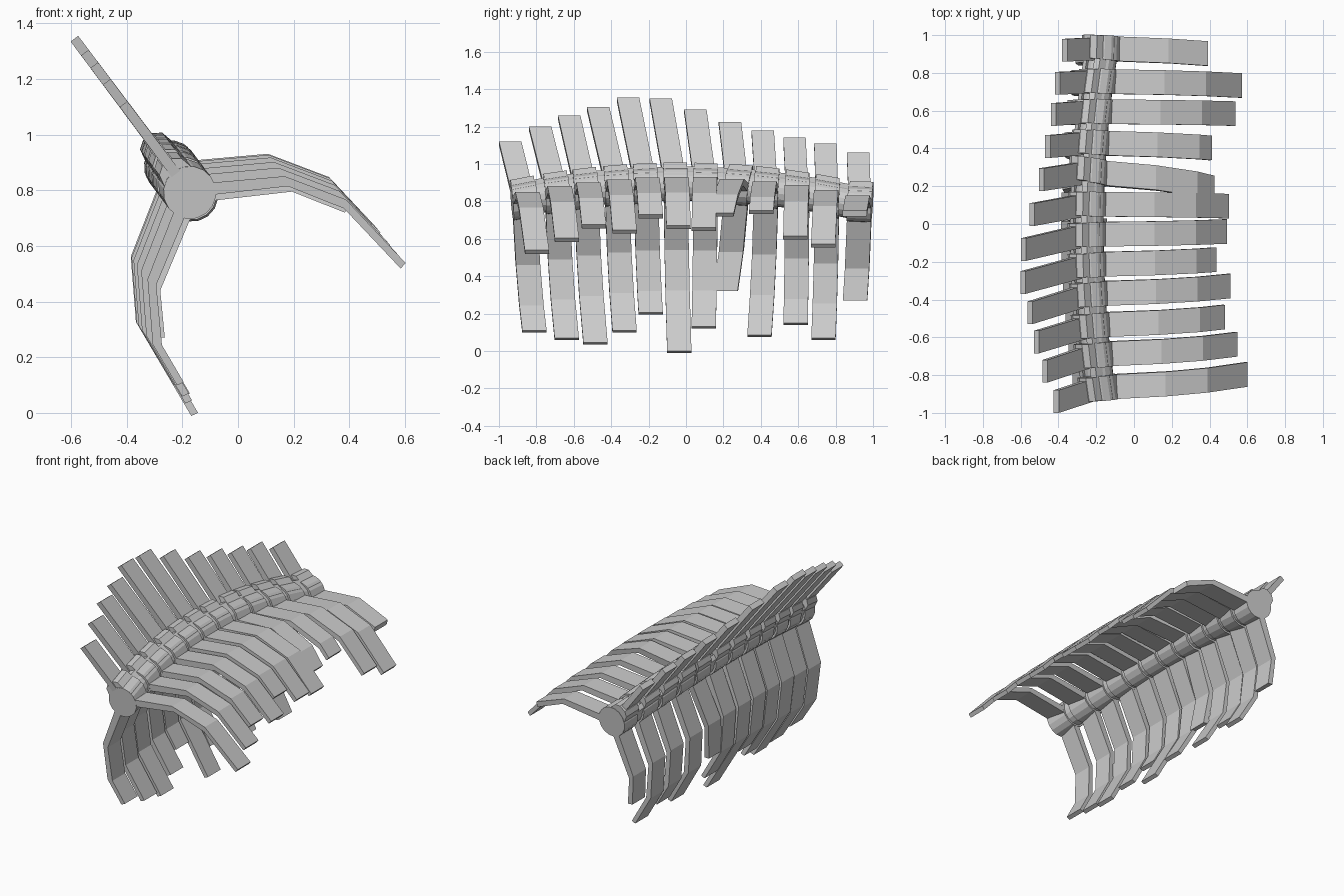
import bpy, bmesh, math

if "Cube" in bpy.data.objects:
    bpy.data.objects.remove(bpy.data.objects["Cube"])

# Section frame: the whole ribcage is rolled about the y axis
CX, CZ = -0.168, 0.785
UP = (-0.6, 0.8)
SIDE = (0.8, 0.6)

# One row per vertebra: y, rib lean, right rib tip x, left rib tip z, spine tip y, spine tip z
ROWS = [
    (-0.865, 0.06, 0.585, 0.11, -0.94, 1.12),
    (-0.690, 0.05, 0.53, 0.07, -0.78, 1.20),
    (-0.535, 0.045, 0.465, 0.045, -0.625, 1.26),
    (-0.370, 0.04, 0.495, 0.11, -0.47, 1.305),
    (-0.215, 0.03, 0.42, 0.205, -0.31, 1.355),
    (-0.055, 0.015, 0.475, 0.0, -0.135, 1.35),
    (0.105, -0.01, 0.485, 0.13, 0.05, 1.29),
    (0.275, -0.10, 0.41, 0.32, 0.235, 1.225),
    (0.430, -0.035, 0.395, 0.085, 0.41, 1.18),
    (0.595, -0.01, 0.52, 0.15, 0.58, 1.14),
    (0.755, -0.02, 0.555, 0.07, 0.745, 1.11),
    (0.930, -0.045, 0.385, 0.27, 0.92, 1.06),
]


def shift(y):
    return 0.125 * max(0, 1 - ((y + 0.03) / 0.93) ** 2)


def xz(v, u):
    return CX + v * SIDE[0] + u * UP[0], CZ + v * SIDE[1] + u * UP[1]


def prism(bm, profile, y0, half, lean=0.0, slope=0.0):
    """Extrude a (side, up) profile along y at one vertebra."""
    ends = []
    for d in (-half, half):
        ring = []
        for v, u in profile:
            x, z = xz(v, u + shift(y0) + slope * d)
            ring.append(bm.verts.new((x, y0 + d + lean * u, z)))
        ends.append(ring)
    a, b = ends
    n = len(profile)
    bm.faces.new(a)
    bm.faces.new(b[::-1])
    for i in range(n):
        j = (i + 1) % n
        bm.faces.new((a[j], a[i], b[i], b[j]))


def finish(bm, name):
    bmesh.ops.recalc_face_normals(bm, faces=bm.faces)
    me = bpy.data.meshes.new(name)
    bm.to_mesh(me)
    bm.free()
    ob = bpy.data.objects.new(name, me)
    bpy.context.collection.objects.link(ob)


def circle(r, n=16):
    return [(r * math.cos(2 * math.pi * i / n), r * math.sin(2 * math.pi * i / n)) for i in range(n)]


# Inner edge of a full rib, and its thickness at each point
RIB = [(0.03, -0.053), (0.296, -0.209), (0.409, -0.394), (0.441, -0.675)]
OUT = [(0.02, 0.04), (0.012, 0.036), (0.025, 0.022), (0.026, 0.006)]


def rib_profile(sign, y, target):
    """Cut or extend the rib so its tip reaches the target x (right) or z (left)."""
    axis = 0 if sign > 0 else 1
    val = [xz(sign * v, u + shift(y))[axis] for v, u in RIB]
    k = 1
    while k < 3 and (val[k] - target) * (val[0] - target) > 0:
        k += 1
    t = (target - val[k - 1]) / (val[k] - val[k - 1])
    mix = lambda p, q: tuple(a + (b - a) * t for a, b in zip(p, q))
    path = RIB[:k] + [mix(RIB[k - 1], RIB[k])]
    outer = [(v + o[0], u + o[1]) for (v, u), o in zip(path, OUT)]
    return [(sign * v, u) for v, u in path + outer[::-1]]


bodies, discs, arches, spines, right, left = [bmesh.new() for _ in range(6)]
ARCH = [(0.085, -0.05), (0.092, 0.02), (0.06, 0.07), (0.05, 0.115), (0.022, 0.135)]
ARCH += [(-v, u) for v, u in ARCH[::-1]]

for n, (y, dy, rx, lz, sy, sz) in enumerate(ROWS):
    lean = -dy / 0.6
    slope = (shift(y + 0.05) - shift(y - 0.05)) / 0.1
    # Round vertebra body and arch
    prism(bodies, circle(0.095), y, 0.065, lean, slope)
    prism(arches, ARCH, y, 0.062, lean, slope)
    # Disc and joint between this vertebra and the next
    if n < 11:
        m = (y + ROWS[n + 1][0]) / 2
        ms = (shift(m + 0.04) - shift(m - 0.04)) / 0.08
        prism(discs, circle(0.083), m, 0.035, lean, ms)
        for s in (-1, 1):
            prism(discs, [(s * 0.025, 0.04), (s * 0.07, 0.04), (s * 0.055, 0.085), (s * 0.025, 0.095)],
                  m, 0.035, lean, ms)
    # Flat spine plate
    top = (sz - 0.01 - CZ) / 0.8 - shift(y)
    prism(spines, [(-0.019, 0.05), (0.019, 0.05), (0.017, top), (-0.017, top)],
          y, 0.06, (sy - y) / top)
    # Pair of ribs
    prism(right, rib_profile(1, y, rx), y, 0.065, lean)
    prism(left, rib_profile(-1, y, lz), y, 0.065, lean)

finish(bodies, "vertebra_bodies")
finish(discs, "discs_and_joints")
finish(arches, "vertebra_arches")
finish(spines, "spine_plates")
finish(right, "right_ribs")
finish(left, "left_ribs")
